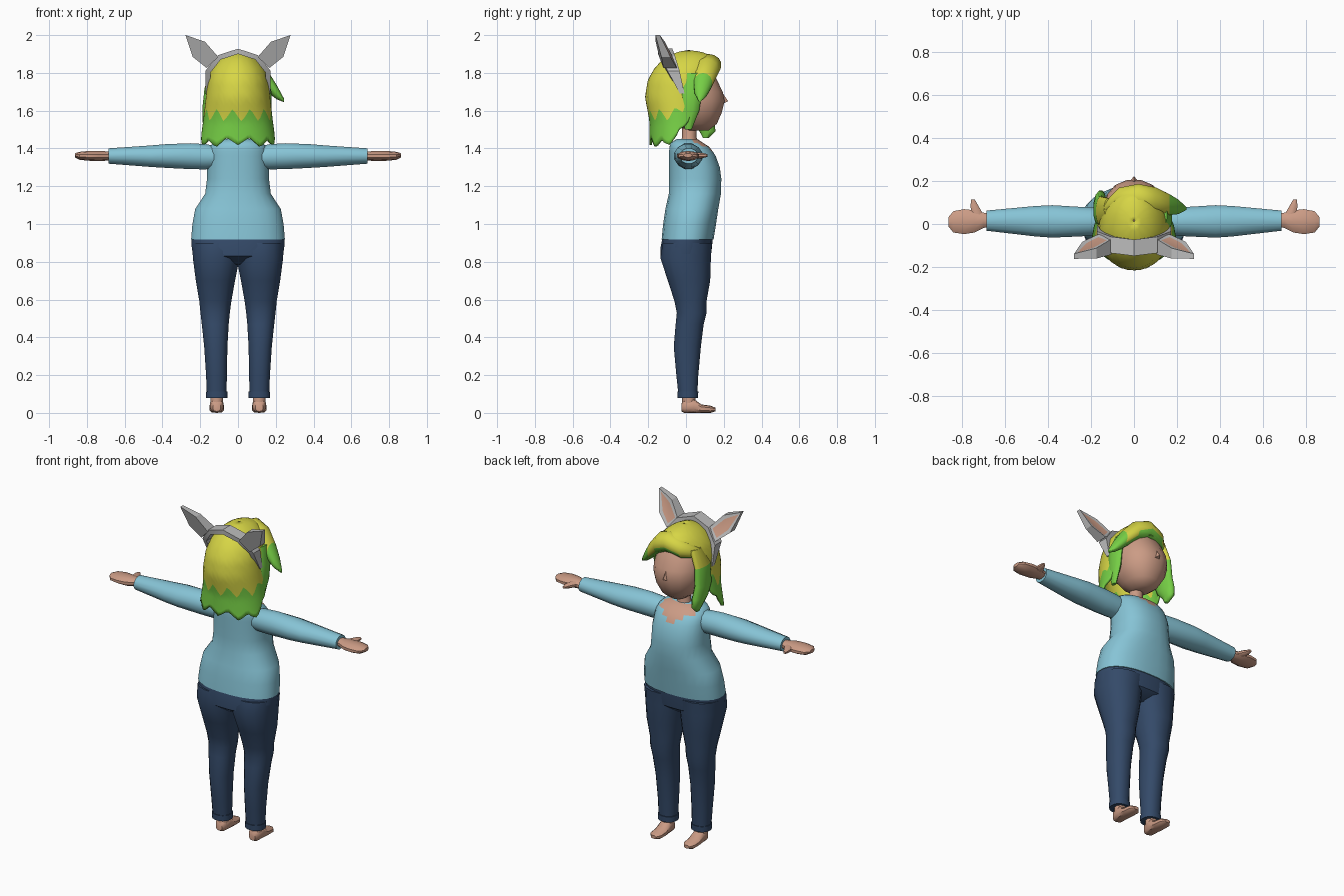
import bpy, bmesh, math
from mathutils import Vector

if "Cube" in bpy.data.objects:
    bpy.data.objects.remove(bpy.data.objects["Cube"])


def material(name, rgb):
    m = bpy.data.materials.new(name)
    m.diffuse_color = (*rgb, 1)
    m.use_nodes = True
    m.node_tree.nodes["Principled BSDF"].inputs["Base Color"].default_value = m.diffuse_color
    return m


SKIN = material("skin", (0.60, 0.33, 0.235))
BLUE = material("sweater_blue", (0.24, 0.55, 0.67))
DENIM = material("denim", (0.034, 0.068, 0.14))
YELLOW = material("hair_yellow", (0.68, 0.67, 0.06))
GREEN = material("hair_green", (0.18, 0.62, 0.06))
GREY = material("grey", (0.50, 0.50, 0.50))


def finish(bm, name, mats, rule=None, angle=40):
    """Turn a bmesh into an object; rule(face centre, normal) gives the material index."""
    bmesh.ops.recalc_face_normals(bm, faces=bm.faces)
    if rule:
        for f in bm.faces:
            f.material_index = int(rule(f.calc_center_median(), f.normal))
    me = bpy.data.meshes.new(name)
    bm.to_mesh(me)
    bm.free()
    ob = bpy.data.objects.new(name, me)
    bpy.context.collection.objects.link(ob)
    for m in mats:
        me.materials.append(m)
    bpy.ops.object.select_all(action='DESELECT')
    ob.select_set(True)
    bpy.context.view_layer.objects.active = ob
    bpy.ops.object.shade_smooth_by_angle(angle=math.radians(angle))
    return ob


def loft(name, axis, rings, mats, n=12, side=1, power=1.0, rule=None, angle=40):
    """Skin elliptical rings (position, a0, a1, b0, b1) stacked along an axis."""
    bm = bmesh.new()
    rows = []
    for p, a0, a1, b0, b1 in rings:
        row = []
        for i in range(n):
            t = 2 * math.pi * (i + 0.5) / n
            c, s = math.cos(t), math.sin(t)
            a = (a0 + a1) / 2 + (a1 - a0) / 2 * math.copysign(abs(c) ** power, c)
            b = (b0 + b1) / 2 + (b1 - b0) / 2 * math.copysign(abs(s) ** power, s)
            co = {'x': (p, a, b), 'y': (a, p, b), 'z': (a, b, p)}[axis]
            row.append(bm.verts.new((co[0] * side, co[1], co[2])))
        rows.append(row)
    for r, q in zip(rows, rows[1:]):
        for i in range(n):
            j = (i + 1) % n
            bm.faces.new((r[i], r[j], q[j], q[i]))
    bm.faces.new(rows[0])
    bm.faces.new(rows[-1])
    return finish(bm, name, mats, rule, angle)


def interp(keys, x):
    """Piecewise linear lookup; returns a tuple."""
    if x <= keys[0][0]:
        return keys[0][1:]
    for k, l in zip(keys, keys[1:]):
        if x <= l[0]:
            t = (x - k[0]) / (l[0] - k[0])
            return tuple(u + (v - u) * t for u, v in zip(k[1:], l[1:]))
    return keys[-1][1:]


# Sweater body with skin at the front neckline
loft("sweater", 'z', [
    (0.918, -.25, .25, -.13, .147), (1.0, -.243, .243, -.122, .16), (1.08, -.228, .228, -.11, .172),
    (1.16, -.175, .175, -.092, .186), (1.24, -.165, .165, -.09, .188), (1.30, -.165, .165, -.09, .18),
    (1.36, -.16, .16, -.09, .158), (1.385, -.158, .158, -.09, .142), (1.41, -.15, .15, -.088, .122),
    (1.43, -.13, .13, -.08, .09), (1.45, -.08, .08, -.05, .06)],
    [BLUE, SKIN], n=24, power=0.85,
    rule=lambda c, n: c.y > .03 and c.z > 1.36 + .45 * abs(c.x) and abs(c.x) < .11)
loft("neck", 'z', [(1.43, -.05, .05, -.03, .065), (1.46, -.04, .04, -.02, .055),
                   (1.56, -.04, .04, -.02, .06)], [SKIN], n=10)

# Head and nose
loft("head", 'z', [
    (1.495, -.05, .05, .0, .12), (1.53, -.095, .095, -.05, .165), (1.59, -.135, .135, -.1, .192),
    (1.65, -.148, .148, -.13, .207), (1.70, -.148, .148, -.14, .197), (1.78, -.135, .135, -.14, .158),
    (1.86, -.08, .08, -.1, .1)], [SKIN], n=16, power=0.9)
bm = bmesh.new()
nose = [bm.verts.new(v) for v in ((-.025, .19, 1.635), (.025, .19, 1.635), (0, .19, 1.70), (0, .223, 1.65))]
for f in ((0, 1, 2), (0, 1, 3), (1, 2, 3), (2, 0, 3)):
    bm.faces.new([nose[i] for i in f])
finish(bm, "nose", [SKIN])

# Hips of the trousers
loft("trouser_hips", 'z', [
    (.785, -.16, .16, -.07, .07), (.83, -.24, .24, -.136, .132),
    (.88, -.247, .247, -.135, .139), (.925, -.247, .247, -.126, .142)], [DENIM], n=24, power=0.88)

# Paired limbs
for side, tag in ((1, "right"), (-1, "left")):
    loft(tag + "_trouser_leg", 'z', [
        (.085, .06, .165, -.04, .06), (.2, .058, .17, -.052, .066), (.35, .055, .18, -.066, .08),
        (.47, .048, .193, -.056, .095), (.53, .042, .2, -.05, .11), (.59, .034, .206, -.062, .11),
        (.7, .014, .225, -.098, .13), (.82, -.01, .241, -.138, .134), (.9, -.03, .245, -.125, .14)],
        [DENIM], n=16, side=side, power=0.9)
    loft(tag + "_trouser_cuff", 'z', [(.078, .055, .17, -.045, .065), (.112, .055, .17, -.046, .066)],
         [DENIM], n=16, side=side, power=0.9)
    loft(tag + "_ankle", 'z', [(.02, .078, .147, -.02, .05), (.1, .078, .147, -.02, .05)],
         [SKIN], n=10, side=side)
    loft(tag + "_foot", 'y', [
        (-.024, .092, .133, .008, .05), (-.01, .08, .145, 0, .07), (.04, .075, .15, 0, .075),
        (.08, .073, .152, 0, .045), (.13, .075, .15, 0, .038), (.155, .095, .13, .008, .028)],
        [SKIN], n=10, side=side, power=0.75)
    loft(tag + "_sleeve", 'x', [
        (.09, -.05, .07, 1.30, 1.41), (.17, -.055, .078, 1.287, 1.425), (.25, -.06, .082, 1.288, 1.43),
        (.38, -.066, .09, 1.295, 1.425), (.46, -.06, .086, 1.30, 1.418), (.685, -.033, .064, 1.318, 1.402)],
        [BLUE], n=12, side=side)
    loft(tag + "_hand", 'x', [
        (.66, -.012, .045, 1.337, 1.385), (.70, -.02, .055, 1.335, 1.385), (.74, -.042, .066, 1.333, 1.387),
        (.79, -.05, .072, 1.335, 1.387), (.84, -.042, .062, 1.34, 1.382), (.863, -.012, .032, 1.352, 1.374)],
        [SKIN], n=10, side=side)
    loft(tag + "_thumb", 'y', [
        (.03, .69, .755, 1.345, 1.38), (.085, .722, .762, 1.347, 1.378), (.115, .74, .757, 1.355, 1.37)],
        [SKIN], n=8, side=side)

# Hair shell: columns run from crown to a jagged hem, the colour border follows one row
SHAPE = [(1.38, .208, -.195, .10), (1.54, .185, -.192, .13), (1.67, .17, -.217, .15), (1.76, .16, -.203, .165),
         (1.82, .142, -.17, .168), (1.865, .11, -.13, .155), (1.895, .075, -.085, .125),
         (1.912, .04, -.04, .08), (1.92, .005, .01, .02)]
HEM = [(0, 1.44), (60, 1.425), (85, 1.46), (105, 1.54), (130, 1.77), (180, 1.80)]
BORDER = [(0, 1.575), (80, 1.58), (105, 1.65), (130, 1.785), (180, 1.812)]
COLS, UP, DOWN = 72, 14, 6
bm = bmesh.new()
cols = []
for i in range(COLS):
    deg = i * 360 / COLS
    back = min(deg, 360 - deg)
    jag = abs((deg / 36) % 1 * 2 - 1) - .5
    fade = 1 if back < 100 else .15
    hem = interp(HEM, back)[0] - .045 * jag * fade
    border = max(hem + .01, interp(BORDER, back)[0] + .07 * (abs((deg / 30 + .3) % 1 * 2 - 1) - .5) * fade)
    heights = [1.92 + (border - 1.92) * (k / UP) ** 1.5 for k in range(UP + 1)]
    heights += [border + (hem - border) * (k + 1) / DOWN for k in range(DOWN)]
    col = []
    for z in heights:
        w, y0, y1 = interp(SHAPE, z)
        t = math.radians(deg)
        col.append(bm.verts.new((w * math.sin(t), (y0 + y1) / 2 - (y1 - y0) / 2 * math.cos(t), z)))
    cols.append(col)
for i in range(COLS):
    a, b = cols[i], cols[(i + 1) % COLS]
    for k in range(UP + DOWN):
        f = bm.faces.new((a[k], a[k + 1], b[k + 1], b[k]))
        f.material_index = int(k >= UP)
bmesh.ops.remove_doubles(bm, verts=[c[0] for c in cols], dist=.0005)
hair = finish(bm, "hair", [YELLOW, GREEN], angle=60)
thick = hair.modifiers.new("thickness", 'SOLIDIFY')
thick.thickness = .014
thick.offset = -1

# Swept fringe and the two front locks
loft("fringe", 'x', [
    (-.14, .05, .10, 1.77, 1.82), (-.07, .07, .17, 1.765, 1.865), (.02, .05, .188, 1.785, 1.90),
    (.10, .04, .172, 1.745, 1.875), (.165, .04, .14, 1.69, 1.80), (.205, .045, .115, 1.66, 1.735),
    (.243, .065, .08, 1.645, 1.665)], [YELLOW, GREEN], n=14, angle=60,
    rule=lambda c, n: c.x > .16 or n.z < -.45)
loft("right_lock", 'z', [
    (1.80, .11, .155, -.01, .10), (1.70, .135, .178, -.03, .085), (1.60, .135, .178, -.03, .07),
    (1.50, .145, .165, -.005, .03)], [GREEN], n=10, angle=60)
loft("left_lock", 'z', [
    (1.82, -.14, -.09, .03, .12), (1.72, -.178, -.13, -.01, .13), (1.61, -.19, -.13, -.01, .135),
    (1.54, -.188, -.125, .02, .155), (1.49, -.178, -.13, .07, .157), (1.455, -.16, -.14, .09, .12)],
    [YELLOW, GREEN], n=12, angle=60, rule=lambda c, n: c.z < 1.75)


def lean(z):
    return -.02 - (z - 1.69) * .38


# Headband: faceted arch with a rectangular section
half = [(.172, 1.69, .012), (.173, 1.81, .032), (.108, 1.893, .038)]
arch = half + [(0, 1.928, .038)] + [(-x, z, w) for x, z, w in reversed(half)]
bm = bmesh.new()
rows = []
for x, z, w in arch:
    d = Vector((x, 0, max(z - 1.75, 0))).normalized() * .028
    rows.append([bm.verts.new((x - d.x * k, lean(z) + e * w, z - d.z * k))
                 for k, e in ((0, -1), (0, 1), (1, 1), (1, -1))])
for r, q in zip(rows, rows[1:]):
    for i in range(4):
        bm.faces.new((r[i], r[(i + 1) % 4], q[(i + 1) % 4], q[i]))
bm.faces.new(rows[0])
bm.faces.new(rows[-1])
finish(bm, "headband", [GREY], angle=20)

# Pointed animal ears with a coloured inset on the face side
OUTLINE = [(.105, 1.885, .036), (.175, 1.965, .024), (.278, 2.0, .012), (.24, 1.885, .024), (.165, 1.825, .036)]
for side, tag in ((1, "right"), (-1, "left")):
    bm = bmesh.new()
    front, rear = [[bm.verts.new((x * side, lean(z) - .012 + e * w, z)) for x, z, w in OUTLINE] for e in (1, -1)]
    inner = bm.faces.new(front)
    bm.faces.new(rear)
    for i in range(5):
        j = (i + 1) % 5
        bm.faces.new((front[i], front[j], rear[j], rear[i]))
    bmesh.ops.recalc_face_normals(bm, faces=bm.faces)
    bmesh.ops.inset_individual(bm, faces=[inner], thickness=.022, depth=-.004)
    inner.material_index = 1
    finish(bm, tag + "_ear", [GREY, SKIN], angle=20)
